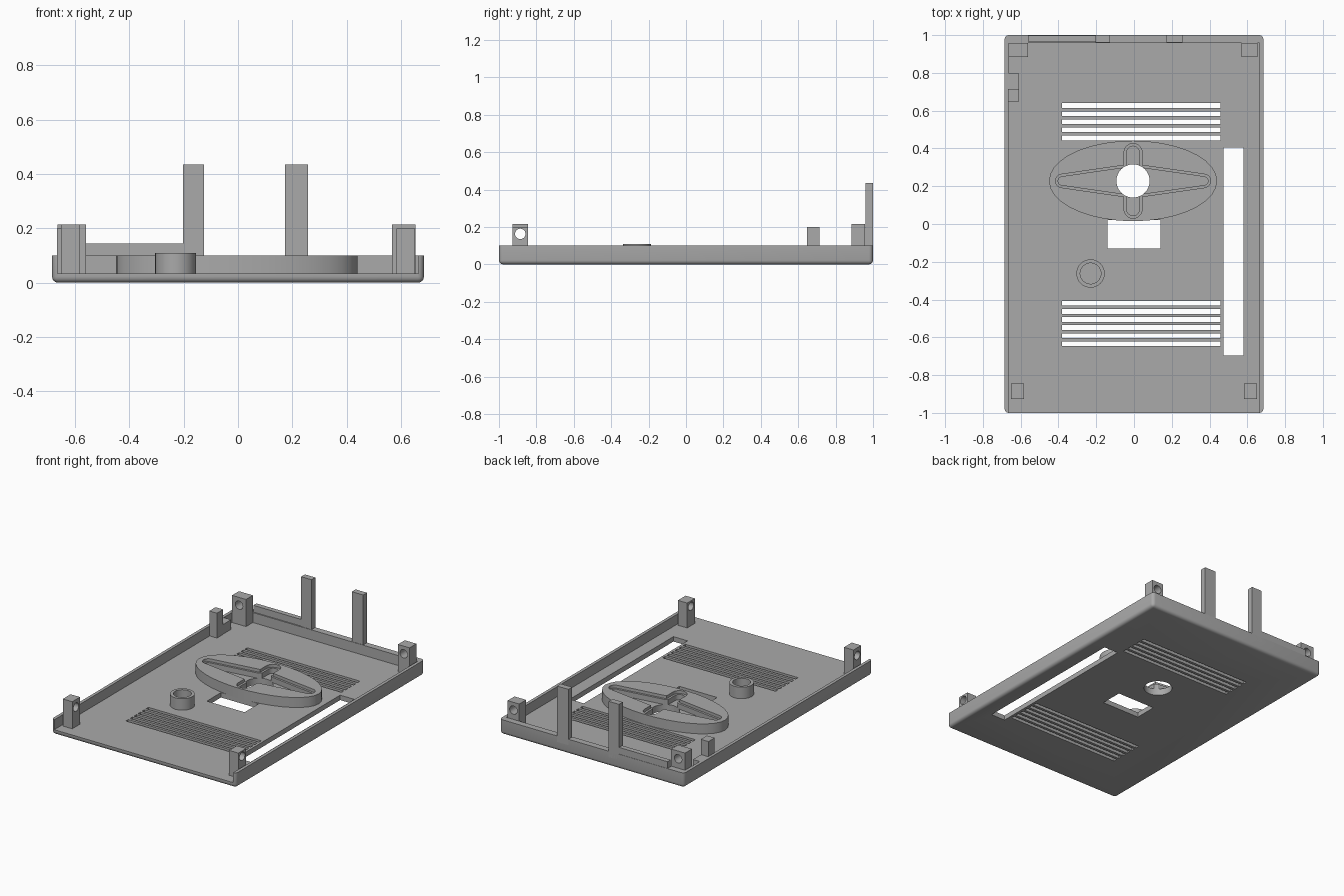
import bpy, bmesh
from math import sin, cos, pi, radians

if "Cube" in bpy.data.objects:
    bpy.data.objects.remove(bpy.data.objects["Cube"], do_unlink=True)

grey = bpy.data.materials.new("plain grey")
grey.use_nodes = True
grey.diffuse_color = (0.4, 0.4, 0.4, 1)
grey.node_tree.nodes["Principled BSDF"].inputs["Base Color"].default_value = (0.4, 0.4, 0.4, 1)
FLOOR = 0.033
parts = []


def finish(name, bm):
    mesh = bpy.data.meshes.new(name)
    bmesh.ops.recalc_face_normals(bm, faces=bm.faces)
    bm.to_mesh(mesh)
    bm.free()
    mesh.materials.append(grey)
    obj = bpy.data.objects.new(name, mesh)
    bpy.context.collection.objects.link(obj)
    parts.append(obj)
    return obj


def add_prism(bm, pts, z0, z1):
    low = [bm.verts.new((x, y, z0)) for x, y in pts]
    high = [bm.verts.new((x, y, z1)) for x, y in pts]
    bm.faces.new(low[::-1])
    bm.faces.new(high)
    n = len(pts)
    for i in range(n):
        j = (i + 1) % n
        bm.faces.new((low[i], low[j], high[j], high[i]))


def prism(name, pts, z0, z1):
    bm = bmesh.new()
    add_prism(bm, pts, z0, z1)
    return finish(name, bm)


def rect(x0, x1, y0, y1):
    return [(x0, y0), (x1, y0), (x1, y1), (x0, y1)]


def box(name, x0, x1, y0, y1, z0, z1):
    return prism(name, rect(x0, x1, y0, y1), z0, z1)


def arc(cx, cy, rx, ry, a0=0, a1=2 * pi, n=32, closed=False):
    steps = n - 1 if closed else n
    return [(cx + rx * cos(a0 + (a1 - a0) * i / steps),
             cy + ry * sin(a0 + (a1 - a0) * i / steps)) for i in range(n)]


def cut(obj, *cutters):
    for c in cutters:
        mod = obj.modifiers.new("cut", "BOOLEAN")
        mod.operation = "DIFFERENCE"
        mod.solver = "EXACT"
        mod.object = c
        graph = bpy.context.evaluated_depsgraph_get()
        mesh = bpy.data.meshes.new_from_object(obj.evaluated_get(graph))
        obj.modifiers.clear()
        obj.data = mesh
    for c in cutters:
        parts.remove(c)
        bpy.data.objects.remove(c, do_unlink=True)


# Tray: rounded plate, hollowed and open at the front
bm = bmesh.new()
add_prism(bm, rect(-0.685, 0.685, -1, 1), 0, 0.1)
edges = [e for e in bm.edges if min(v.co.z for v in e.verts) < 0.05]
bmesh.ops.bevel(bm, geom=edges, offset=0.022, segments=4, profile=0.5, affect="EDGES")
tray = finish("tray", bm)
cut(tray, box("hollow", -0.664, 0.664, -1.2, 0.957, FLOOR, 0.3))

# Openings: vents, long slot, window and centre hole
CX, CY = -0.005, 0.228
bm = bmesh.new()
for top, count in ((0.627, 5), (-0.42, 6)):
    for i in range(count):
        y = top - 0.0428 * i
        add_prism(bm, rect(-0.38, 0.458, y - 0.0125, y + 0.0125), -0.1, 0.2)
add_prism(bm, rect(0.475, 0.58, -0.695, 0.405), -0.1, 0.2)
add_prism(bm, rect(-0.14, 0.14, -0.13, 0.02), -0.1, 0.2)
add_prism(bm, arc(CX, CY, 0.088, 0.088), -0.1, 0.2)
cut(tray, finish("openings", bm))


# Oval boss with stepped cross-shaped recess
def leaf(inset):
    r = 0.036 - inset
    right = arc(CX + 0.375, CY, r, r, -pi / 2, pi / 2, 9, True)
    left = arc(CX - 0.375, CY, r, r, pi / 2, 3 * pi / 2, 9, True)
    mid = 0.09 - inset
    return right + [(CX, CY + mid)] + left + [(CX, CY - mid)]


def stadium(inset):
    r = 0.048 - inset
    return (arc(CX, CY + 0.15, r, r, 0, pi, 11, True)
            + arc(CX, CY - 0.15, r, r, pi, 2 * pi, 11, True))


boss = prism("oval_boss", arc(CX, CY, 0.445, 0.213, n=36), FLOOR - 0.002, 0.1)
for inset, depth in ((0, 0.08), (0.014, 0.045)):
    cut(boss, prism("leaf_cut", leaf(inset), depth, 0.2))
    cut(boss, prism("stadium_cut", stadium(inset), depth, 0.2))
cut(boss, prism("hole_cut", arc(CX, CY, 0.088, 0.088), -0.1, 0.2))

# Round socket
socket = prism("round_socket", arc(-0.23, -0.262, 0.075, 0.075), FLOOR - 0.002, 0.11)
cut(socket, prism("socket_cut", arc(-0.23, -0.262, 0.055, 0.055), FLOOR, 0.2))


# Corner posts with cross holes
def post(name, x0, x1, y0, y1, top, axis):
    obj = box(name, x0, x1, y0, y1, FLOOR - 0.002, top)
    bm = bmesh.new()
    add_prism(bm, arc(0, 0, 0.028, 0.028, n=24), -0.2, 0.2)
    mx, my = (x0 + x1) / 2, (y0 + y1) / 2
    for v in bm.verts:
        a, b, c = v.co
        v.co = (mx + c, my + a, 0.163 + b) if axis == "x" else (mx + a, my + c, 0.163 + b)
    cut(obj, finish("post_hole", bm))


post("front_right_post", -0.652, -0.582, -0.927, -0.845, 0.215, "x")
post("front_left_post", 0.583, 0.652, -0.927, -0.845, 0.2, "x")
post("back_right_post", -0.664, -0.56, 0.885, 0.958, 0.215, "y")
post("back_left_post", 0.568, 0.654, 0.885, 0.958, 0.215, "y")

# Back wall uprights and raised strip
box("back_right_upright", -0.203, -0.126, 0.96, 1, 0.06, 0.435)
box("back_left_upright", 0.173, 0.258, 0.96, 1, 0.06, 0.435)
box("raised_strip", -0.562, -0.203, 0.965, 0.998, 0.09, 0.145)

# Side peg and low rib beside the right wall
box("side_peg", -0.667, -0.61, 0.648, 0.714, FLOOR - 0.002, 0.2)
box("side_rib", -0.667, -0.612, 0.714, 0.8, FLOOR - 0.002, 0.098)

# Smooth curved walls, keep sharp edges
bpy.ops.object.select_all(action="DESELECT")
for obj in parts:
    obj.select_set(True)
bpy.context.view_layer.objects.active = tray
bpy.ops.object.shade_smooth_by_angle(angle=radians(30))
